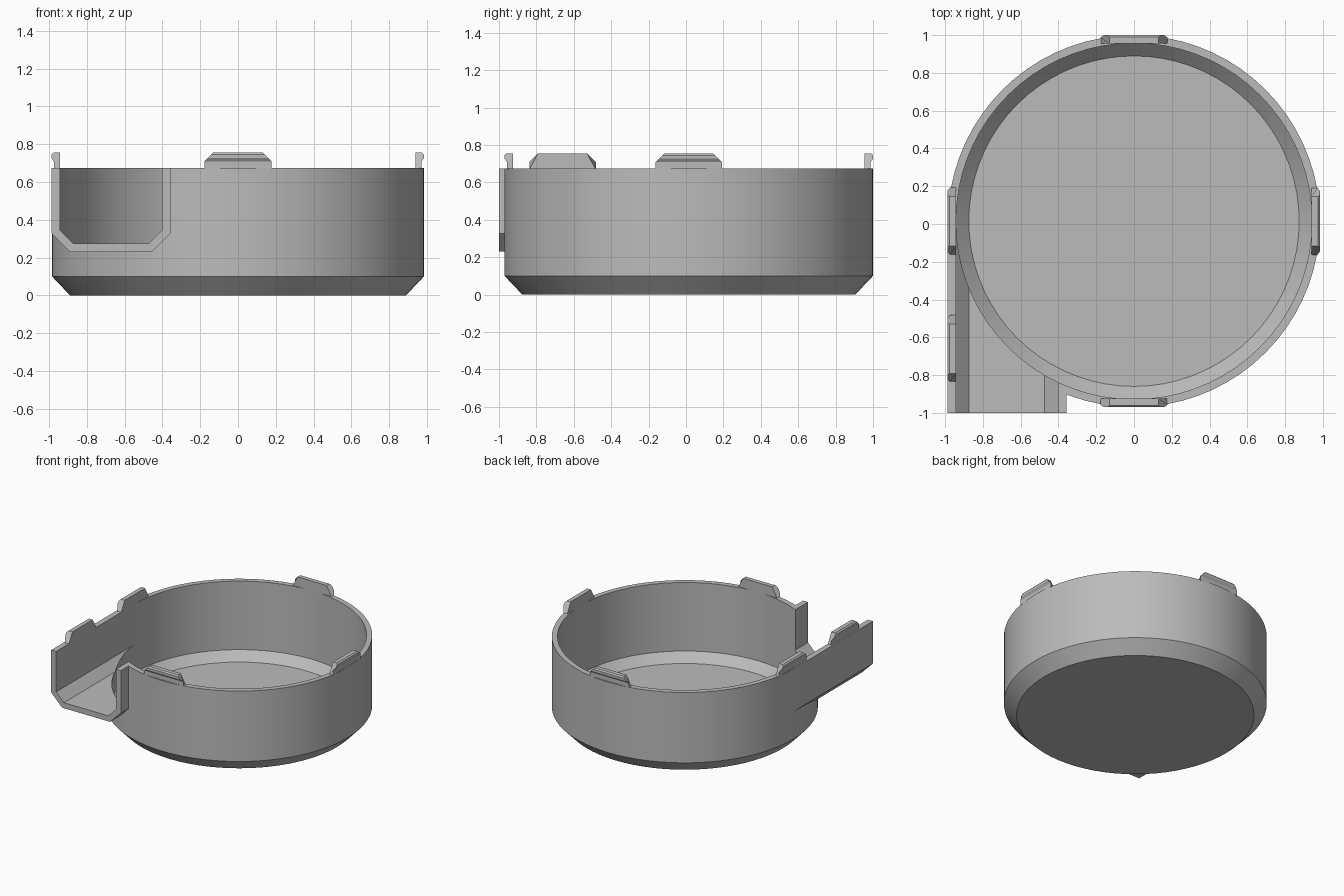
import bpy, bmesh, math
from mathutils import Matrix, Vector

if "Cube" in bpy.data.objects:
    bpy.data.objects.remove(bpy.data.objects["Cube"])

CY = 0.015      # bowl centre on y
TOP = 0.675     # rim height
SIDES = 72

grey = bpy.data.materials.new("plain grey")
grey.use_nodes = True
grey.diffuse_color = (0.5, 0.5, 0.5, 1)
grey.node_tree.nodes["Principled BSDF"].inputs["Base Color"].default_value = (0.5, 0.5, 0.5, 1)


def loft(name, rings):
    """Closed solid through rings of points, capped at both ends."""
    bm = bmesh.new()
    loops = [[bm.verts.new(p) for p in ring] for ring in rings]
    n = len(loops[0])
    for a, b in zip(loops, loops[1:]):
        for i in range(n):
            j = (i + 1) % n
            bm.faces.new((a[i], a[j], b[j], b[i]))
    bm.faces.new(loops[0][::-1])
    bm.faces.new(loops[-1])
    bmesh.ops.recalc_face_normals(bm, faces=bm.faces)
    mesh = bpy.data.meshes.new(name)
    bm.to_mesh(mesh)
    bm.free()
    mesh.materials.append(grey)
    obj = bpy.data.objects.new(name, mesh)
    bpy.context.collection.objects.link(obj)
    return obj


def turned(name, profile):
    """Round solid from (radius, height) pairs."""
    angles = [2 * math.pi * i / SIDES for i in range(SIDES)]
    return loft(name, [[(r * math.cos(a), CY + r * math.sin(a), z) for a in angles]
                       for r, z in profile])


def channel(name, left, right, bottom, top, bevel, front, back):
    """Trough-shaped solid with bevelled lower corners, running along y."""
    section = [(left, top), (left, bottom + bevel), (left + bevel, bottom),
               (right - bevel, bottom), (right, bottom + bevel), (right, top)]
    return loft(name, [[(x, y, z) for x, z in section] for y in (front, back)])


def combine(target, tool, operation):
    mod = target.modifiers.new(operation.lower(), "BOOLEAN")
    mod.operation, mod.solver, mod.object = operation, "EXACT", tool
    bpy.context.view_layer.objects.active = target
    bpy.ops.object.modifier_apply(modifier=mod.name)
    bpy.data.objects.remove(tool)


# Bowl body with a tangential spout, then hollowed out
bowl = turned("bowl_with_spout", [(0.89, 0), (0.985, 0.1), (0.985, TOP)])
combine(bowl, channel("spout_outside", -0.988, -0.358, 0.23, TOP, 0.098, -1.0, CY), "UNION")
combine(bowl, turned("bowl_hollow", [(0.875, 0.045), (0.943, 0.115), (0.943, TOP + 0.1)]),
        "DIFFERENCE")
combine(bowl, channel("spout_hollow", -0.943, -0.403, 0.275, TOP + 0.1, 0.07, -1.1, CY),
        "DIFFERENCE")

# Snap clips on the rim: (outward distance, height) section with sloped ends
clip_section = [(-0.045, TOP - 0.005), (-0.013, TOP - 0.005), (-0.013, 0.708),
                (0, 0.727), (0, 0.745), (-0.01, 0.755), (-0.045, 0.755)]


def clip(name, position, degrees):
    def ring(side):
        return [(d, side * (0.178 - max(0, z - 0.708)), z) for d, z in clip_section]
    obj = loft(name, [ring(-1), ring(1)])
    obj.data.transform(Matrix.Translation(Vector(position)) @
                       Matrix.Rotation(math.radians(degrees), 4, "Z"))
    return obj


clip("left_clip", (0.985, CY, 0), 0)
clip("back_clip", (0, CY + 0.985, 0), 90)
clip("right_clip", (-0.988, CY, 0), 180)
clip("front_clip", (0, CY - 0.985, 0), 270)
clip("spout_clip", (-0.988, -0.66, 0), 180)

# Smooth round walls, crisp edges
bpy.ops.object.select_all(action="DESELECT")
bowl.select_set(True)
bpy.context.view_layer.objects.active = bowl
bpy.ops.object.shade_smooth_by_angle(angle=math.radians(25))
